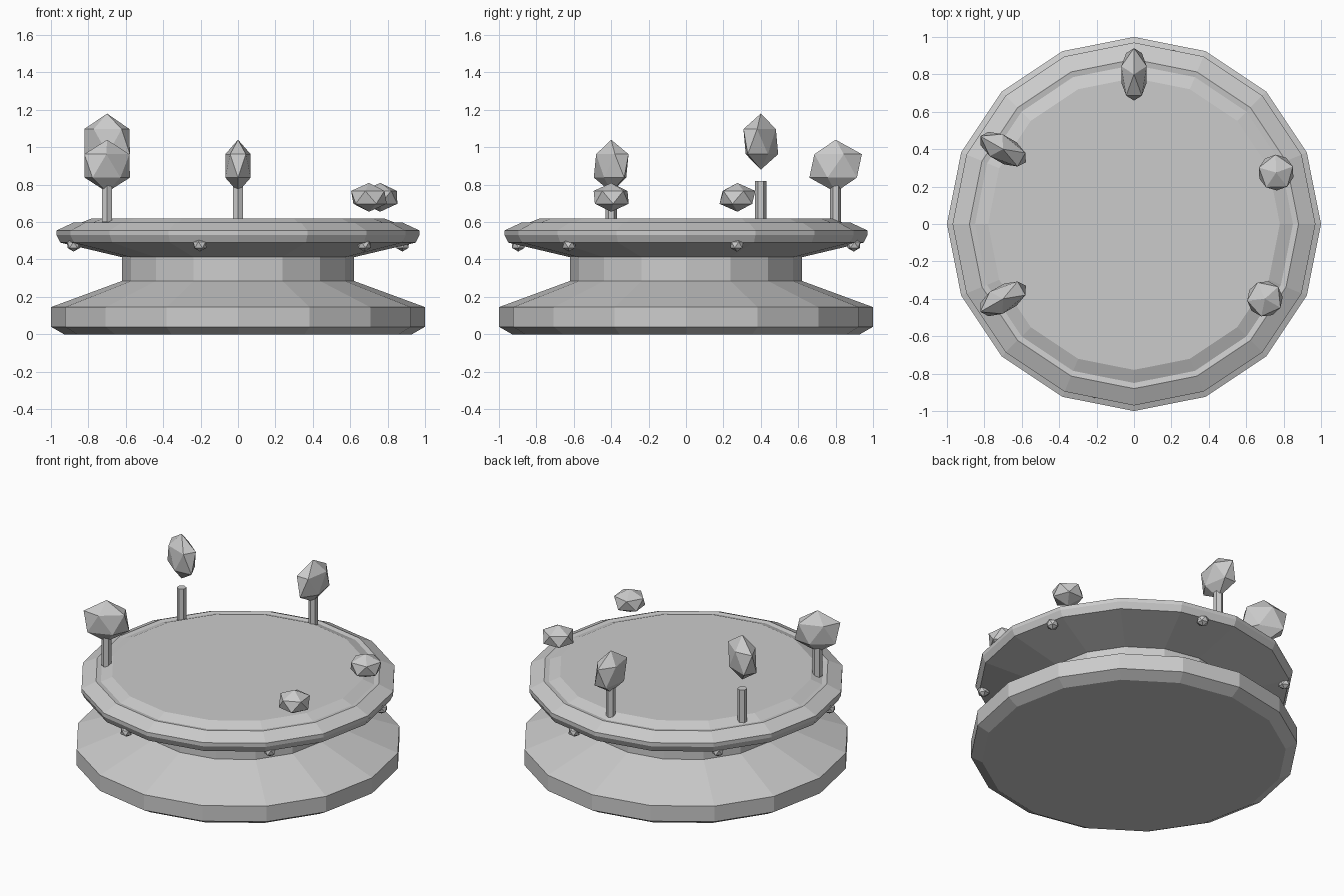
import bpy
import bmesh
from math import atan2, cos, pi, sin
from mathutils import Matrix

cube = bpy.data.objects.get("Cube")
if cube:
    bpy.data.objects.remove(cube, do_unlink=True)

stone = bpy.data.materials.new("light_grey")
stone.use_nodes = True
grey = (0.6, 0.6, 0.6, 1)
stone.diffuse_color = grey
stone.node_tree.nodes["Principled BSDF"].inputs["Base Color"].default_value = grey


def make_object(name, bm):
    bmesh.ops.recalc_face_normals(bm, faces=bm.faces)
    mesh = bpy.data.meshes.new(name)
    bm.to_mesh(mesh)
    bm.free()
    mesh.materials.append(stone)
    obj = bpy.data.objects.new(name, mesh)
    bpy.context.collection.objects.link(obj)
    return obj


def lathe(name, profile, sides=16):
    """Closed turned solid from (radius, height) pairs, bottom to top."""
    bm = bmesh.new()
    rings = [[bm.verts.new((r * cos(2 * pi * i / sides), r * sin(2 * pi * i / sides), z))
              for i in range(sides)] for r, z in profile]
    for low, high in zip(rings, rings[1:]):
        for i in range(sides):
            j = (i + 1) % sides
            bm.faces.new((low[i], low[j], high[j], high[i]))
    bm.faces.new(rings[0])
    bm.faces.new(rings[-1])
    return make_object(name, bm)


def gem(name, centre, size):
    """Stretched icosahedron turned to point away from the middle."""
    bm = bmesh.new()
    bmesh.ops.create_icosphere(bm, subdivisions=1, radius=1)
    obj = make_object(name, bm)
    turn = Matrix.Rotation(atan2(centre[1], centre[0]), 4, "Z")
    obj.data.transform(Matrix.Translation(centre) @ turn @ Matrix.Diagonal((*size, 1)))


def trunk(name, x, y, bottom, top, radius=0.03):
    bm = bmesh.new()
    bmesh.ops.create_cone(bm, cap_ends=True, segments=6, radius1=radius, radius2=radius,
                          depth=top - bottom)
    make_object(name, bm).location = (x, y, (bottom + top) / 2)


# Pedestal and plate with a stepped top
lathe("pedestal", [(0.93, 0), (1, 0.04), (1, 0.145), (0.62, 0.285), (0.62, 0.42)])
lathe("plate", [(0.62, 0.412), (0.95, 0.49), (0.97, 0.53), (0.97, 0.555),
                (0.88, 0.597), (0.85, 0.592), (0.78, 0.62)])

# Trees around the back and right side
trees = {"back": (0, 0.8, 0.9, 0.14), "right_back": (-0.7, 0.4, 1.03, 0.15),
         "right_front": (-0.7, -0.4, 0.9, 0.14)}
for place, (x, y, z, half_height) in trees.items():
    trunk(place + "_trunk", x, y, 0.6, 0.82)
    gem(place + "_crown", (x, y, z), (0.157, 0.08, half_height))

# Boulders over the left side
for place, (x, y) in {"back": (0.76, 0.275), "front": (0.7, -0.4)}.items():
    gem(place + "_boulder", (x, y, 0.732), (0.107, 0.107, 0.077))

# Pebbles set under the rim
for i in range(6):
    angle = 0.3 + i * pi / 3
    gem(f"rim_pebble_{i + 1}", (0.92 * cos(angle), 0.92 * sin(angle), 0.478),
        (0.04, 0.04, 0.036))
